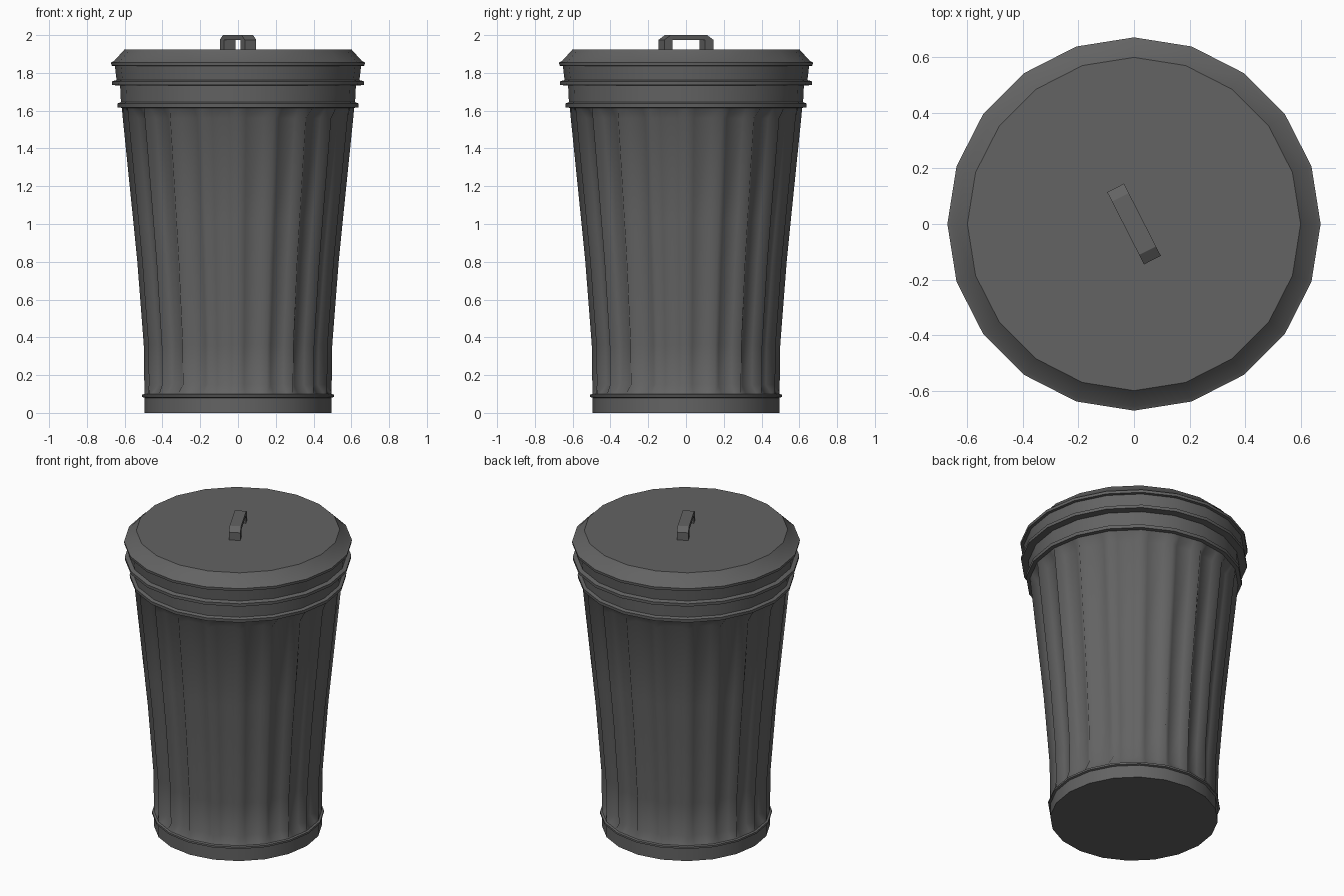
import bpy, bmesh, math
from mathutils import Matrix, Vector

if "Cube" in bpy.data.objects:
    bpy.data.objects.remove(bpy.data.objects["Cube"])

N = 20  # sides of the can

metal = bpy.data.materials.new("dark_metal")
metal.diffuse_color = (0.125, 0.125, 0.125, 1)
metal.use_nodes = True
metal.node_tree.nodes["Principled BSDF"].inputs["Base Color"].default_value = metal.diffuse_color


def finish(name, bm, angle=40):
    bmesh.ops.recalc_face_normals(bm, faces=bm.faces[:])
    me = bpy.data.meshes.new(name)
    bm.to_mesh(me)
    bm.free()
    me.materials.append(metal)
    ob = bpy.data.objects.new(name, me)
    bpy.context.collection.objects.link(ob)
    if angle:
        bpy.ops.object.select_all(action='DESELECT')
        ob.select_set(True)
        bpy.context.view_layer.objects.active = ob
        bpy.ops.object.shade_smooth_by_angle(angle=math.radians(angle))
    return ob


def lathe(name, profile, cap_bottom=False, cap_top=False, steps=(0,), angle=40):
    """Revolve (radius, z, dent) rows; steps are points along each side, inner ones get pressed in."""
    bm = bmesh.new()
    rows = []
    for r, z, *dent in profile:
        d = dent[0] if dent else 0
        row = []
        for i in range(N):
            a, b = (Vector((math.cos(t), math.sin(t), 0)) * r
                    for t in (2 * math.pi * i / N, 2 * math.pi * (i + 1) / N))
            inward = -(a + b).normalized()
            for s in steps:
                p = a.lerp(b, s) + inward * (d if s else 0)
                row.append(bm.verts.new((p.x, p.y, z)))
        rows.append(row)
    cols = N * len(steps)
    for lo, hi in zip(rows, rows[1:]):
        for i in range(cols):
            j = (i + 1) % cols
            bm.faces.new((lo[i], lo[j], hi[j], hi[i]))
    if cap_bottom:
        bm.faces.new(rows[0])
    if cap_top:
        bm.faces.new(rows[-1])
    return finish(name, bm, angle)


# Base band with its bead
lathe("base_band", [(0.495, 0), (0.495, 0.08), (0.507, 0.084), (0.507, 0.096),
                    (0.495, 0.10)], cap_bottom=True)

# Fluted wall: every side has a pressed-in panel
D = 0.035
lathe("fluted_wall", [
    (0.495, 0.10), (0.496, 0.15, D), (0.499, 0.36, D), (0.533, 0.80, D),
    (0.555, 1.02, D), (0.610, 1.56, D), (0.615, 1.615)],
    steps=(0, 0.25, 0.75), angle=180)

# Two beaded collars under the lid
lathe("collars", [
    (0.615, 1.615), (0.637, 1.618), (0.639, 1.638), (0.620, 1.645),
    (0.624, 1.732), (0.667, 1.736), (0.668, 1.755), (0.643, 1.762),
    (0.652, 1.838)])

# Lid: rolled rim, sloped shoulder, flat top
lathe("lid", [
    (0.640, 1.836), (0.670, 1.838), (0.672, 1.855), (0.657, 1.862),
    (0.600, 1.925)], cap_top=True)

# Handle: chamfered bracket profile extruded across its width
half = [(0.146, 1.92), (0.146, 1.975), (0.108, 2.0)]
inner = [(0.097, 1.975), (0.097, 1.92)]
outline = half + [(-s, z) for s, z in half[::-1]] + [(-s, z) for s, z in inner[::-1]] + inner
bm = bmesh.new()
face = bm.faces.new([bm.verts.new((s, -0.034, z)) for s, z in outline])
ext = bmesh.ops.extrude_face_region(bm, geom=[face])
bmesh.ops.translate(bm, vec=(0, 0.068, 0),
                    verts=[g for g in ext["geom"] if isinstance(g, bmesh.types.BMVert)])
bm.transform(Matrix.Rotation(math.radians(117), 4, 'Z'))
finish("lid_handle", bm, angle=0)
